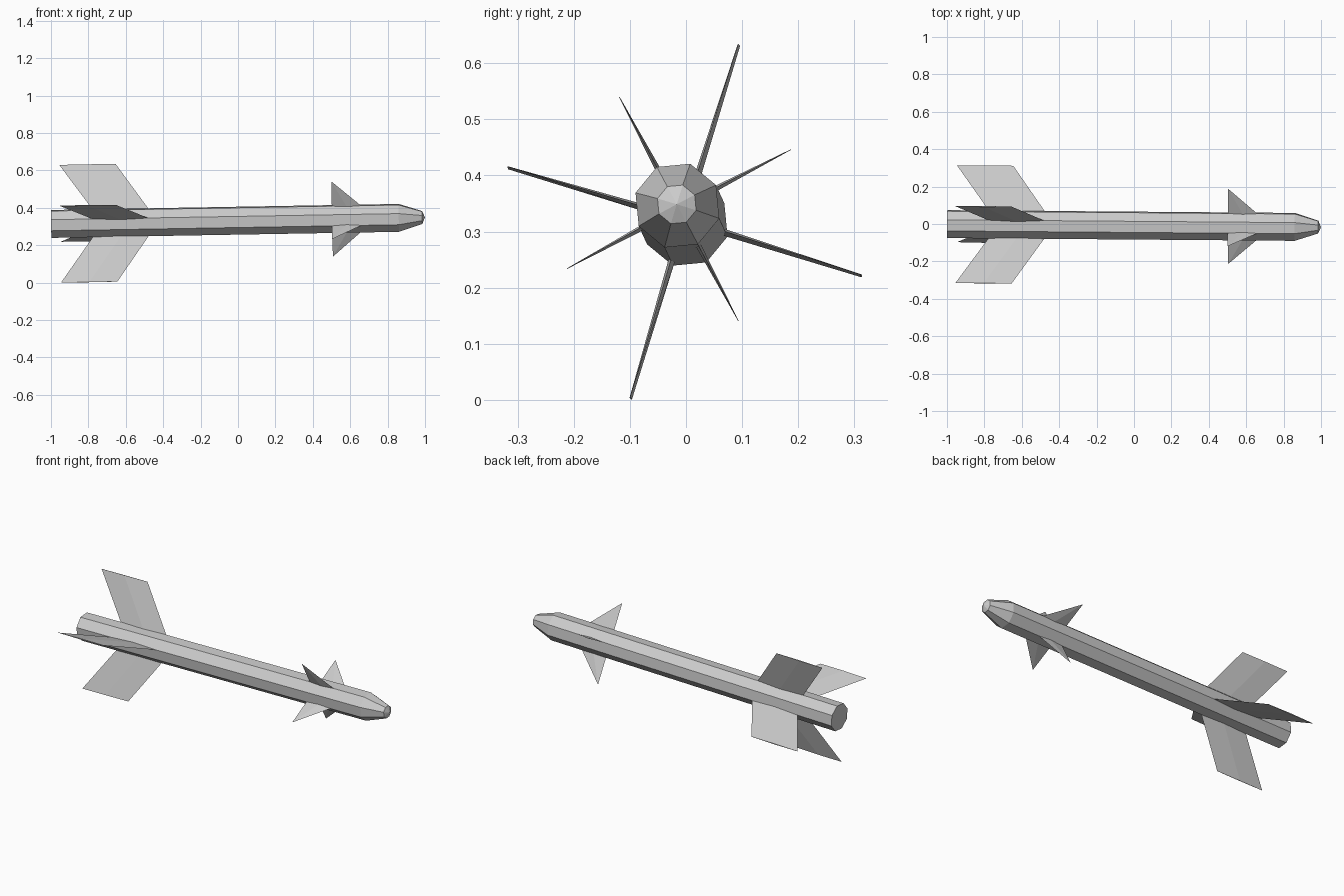
import bpy
import bmesh
from math import sin, cos, radians
from mathutils import Matrix, Vector

cube = bpy.data.objects.get("Cube")
if cube:
    bpy.data.objects.remove(cube)

# Single painted-metal colour
grey = bpy.data.materials.new("light_grey")
grey.use_nodes = True
colour = (0.6, 0.6, 0.6, 1)
grey.diffuse_color = colour
grey.node_tree.nodes["Principled BSDF"].inputs["Base Color"].default_value = colour

# Slightly pitched and yawed long axis shared by every part
AXIS = (Matrix.Translation((0, -0.0085, 0.3313))
        @ Matrix.Rotation(-0.008, 4, 'Z') @ Matrix.Rotation(-0.0174, 4, 'Y'))
ROLL = 73


def finish(name, bm):
    bmesh.ops.recalc_face_normals(bm, faces=bm.faces)
    mesh = bpy.data.meshes.new(name)
    bm.to_mesh(mesh)
    bm.free()
    mesh.materials.append(grey)
    obj = bpy.data.objects.new(name, mesh)
    obj.matrix_world = AXIS
    bpy.context.collection.objects.link(obj)


def radial(angle):
    return Vector((0, cos(radians(angle)), sin(radians(angle))))


# Eight-sided body with a tapered nose and a shallow point
bm = bmesh.new()
rings = []
for x, r in ((-0.999, 0.078), (0.86, 0.078), (0.985, 0.036)):
    rings.append([bm.verts.new(Vector((x, 0, 0)) + r * radial(ROLL + 45 * i))
                  for i in range(8)])
tip = bm.verts.new((1, 0, 0))
bm.faces.new(rings[0])
for i in range(8):
    j = (i + 1) % 8
    for a, b in zip(rings, rings[1:]):
        bm.faces.new((a[i], a[j], b[j], b[i]))
    bm.faces.new((rings[-1][i], rings[-1][j], tip))
finish("body", bm)


def fin(name, angle, root, end):
    """Thin double-wedge blade; each station is (back x, front x, radius, half thickness)."""
    bm = bmesh.new()
    out, side = radial(angle), radial(angle + 90)
    loops = []
    for back, front, r, t in (root, end):
        mid = (back + front) / 2
        loops.append([bm.verts.new(Vector((x, 0, 0)) + r * out + s * t * side)
                      for x, s in ((back, 0), (mid, 1), (front, 0), (mid, -1))])
        bm.faces.new(loops[-1])
    for i in range(4):
        j = (i + 1) % 4
        bm.faces.new((loops[0][i], loops[0][j], loops[1][j], loops[1][i]))
    finish(name, bm)


# Four swept tail fins and four small triangular nose fins between them
for k, place in enumerate(("upper_back", "upper_front", "lower_front", "lower_back")):
    fin("tail_fin_" + place, ROLL + 90 * k,
        (-0.772, -0.474, 0.07, 0.006), (-0.951, -0.65, 0.329, 0.0025))
    fin("nose_fin_" + place, ROLL - 45 + 90 * k,
        (0.503, 0.668, 0.07, 0.005), (0.503, 0.505, 0.226, 0.0005))
